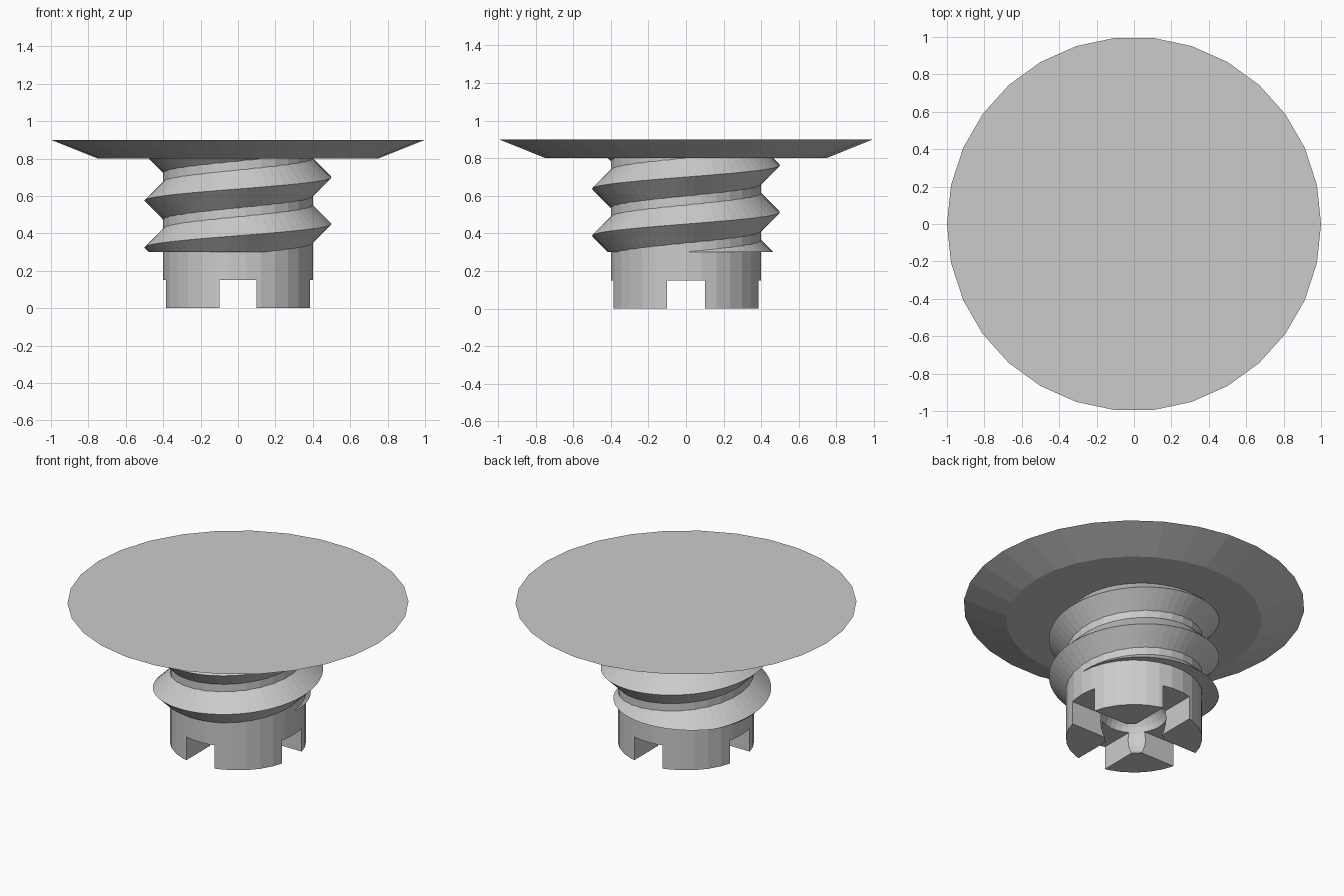
import bpy, bmesh
from math import sin, cos, pi, tau
from mathutils import Matrix

if "Cube" in bpy.data.objects:
    bpy.data.objects.remove(bpy.data.objects["Cube"], do_unlink=True)

SIDES = 30
PITCH = 0.25

grey = bpy.data.materials.new("light grey")
grey.use_nodes = True
grey.diffuse_color = (0.6, 0.6, 0.6, 1)
grey.node_tree.nodes["Principled BSDF"].inputs["Base Color"].default_value = (0.6, 0.6, 0.6, 1)


def finish(name, bm):
    bmesh.ops.recalc_face_normals(bm, faces=bm.faces)
    mesh = bpy.data.meshes.new(name)
    bm.to_mesh(mesh)
    bm.free()
    mesh.materials.append(grey)
    obj = bpy.data.objects.new(name, mesh)
    bpy.context.collection.objects.link(obj)
    return obj


def lathe(name, profile):
    """Stack rings of (radius, height) and close both ends."""
    bm = bmesh.new()
    rings = [[bm.verts.new((r * cos(tau * i / SIDES), r * sin(tau * i / SIDES), z))
              for i in range(SIDES)] for r, z in profile]
    for low, high in zip(rings, rings[1:]):
        for i in range(SIDES):
            j = (i + 1) % SIDES
            bm.faces.new((low[i], low[j], high[j], high[i]))
    bm.faces.new(rings[0])
    bm.faces.new(rings[-1])
    return finish(name, bm)


def box(name, size, location):
    bm = bmesh.new()
    bmesh.ops.create_cube(bm, size=1, matrix=Matrix.LocRotScale(location, None, size))
    return finish(name, bm)


def cut(target, cutter):
    mod = target.modifiers.new("cut", 'BOOLEAN')
    mod.operation = 'DIFFERENCE'
    mod.solver = 'EXACT'
    mod.object = cutter
    cutter.hide_render = True
    bpy.context.view_layer.objects.active = target
    bpy.ops.object.modifier_apply(modifier=mod.name)
    bpy.data.objects.remove(cutter, do_unlink=True)


# Wide flared cap
lathe("cap", [(0.75, 0.8), (1.0, 0.9)])

# Shaft with crossed slots and a round socket in its lower end
shaft = lathe("shaft", [(0.4, 0.0), (0.4, 0.82)])
cut(shaft, box("slot_x", (1.2, 0.2, 0.3), (0, 0, 0)))
cut(shaft, box("slot_y", (0.2, 1.2, 0.3), (0, 0, 0)))
rows = SIDES // 2
ball = [(0.2 * sin(pi * (i + 0.5) / rows), 0.1 - 0.2 * cos(pi * (i + 0.5) / rows))
        for i in range(rows)]
cut(shaft, lathe("socket", ball))

# Helical V thread, trimmed flat at both ends
bm = bmesh.new()
section = [(0.38, -0.12), (0.5, 0.0), (0.38, 0.12)]
steps = 60
loops = []
for k in range(int(-1.2 * steps), 2 * steps + 1):
    a = tau * k / steps
    lift = 0.45 + PITCH * k / steps
    loops.append([bm.verts.new((r * cos(a), r * sin(a), lift + z)) for r, z in section])
for p, q in zip(loops, loops[1:]):
    for i in range(3):
        j = (i + 1) % 3
        bm.faces.new((p[i], p[j], q[j], q[i]))
bm.faces.new(loops[0])
bm.faces.new(loops[-1])
bmesh.ops.triangulate(bm, faces=bm.faces)
for height, side in ((0.3, -1), (0.805, 1)):
    result = bmesh.ops.bisect_plane(
        bm, geom=bm.verts[:] + bm.edges[:] + bm.faces[:], dist=1e-6,
        plane_co=(0, 0, height), plane_no=(0, 0, side), clear_outer=True)
    rim = [e for e in result["geom_cut"] if isinstance(e, bmesh.types.BMEdge)]
    caps = bmesh.ops.edgenet_fill(bm, edges=rim)["faces"]
    bmesh.ops.triangulate(bm, faces=caps)
finish("thread", bm)
